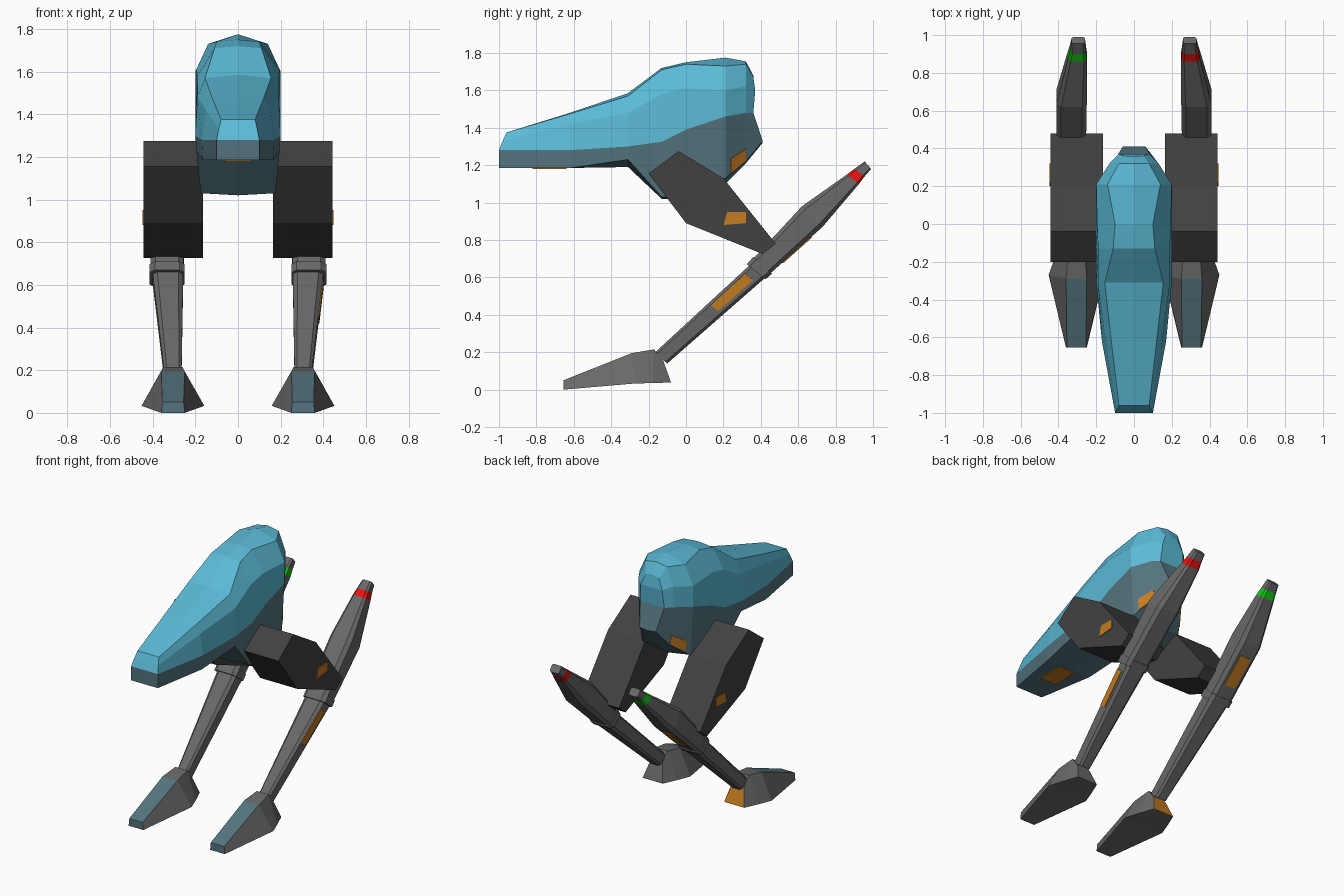
import bpy, bmesh
from mathutils import Vector

if "Cube" in bpy.data.objects:
    bpy.data.objects.remove(bpy.data.objects["Cube"])

COLOURS = {
    "light_blue": (0.105, 0.49, 0.67), "slate": (0.088, 0.175, 0.21),
    "grey": (0.14, 0.14, 0.14), "dark_grey": (0.053, 0.053, 0.053),
    "orange": (0.55, 0.2, 0.015), "red": (0.8, 0.006, 0.006), "green": (0.006, 0.58, 0.006),
}
MATS = {}
for key, rgb in COLOURS.items():
    MATS[key] = bpy.data.materials.new(key)
    MATS[key].diffuse_color = (*rgb, 1)


def make(name, verts, faces, mats, slots=None):
    """Flat shaded mesh with outward normals."""
    me = bpy.data.meshes.new(name)
    me.from_pydata([tuple(v) for v in verts], [], faces)
    for m in mats:
        me.materials.append(MATS[m])
    for i, p in enumerate(me.polygons):
        p.material_index = slots[i] if slots else 0
    bm = bmesh.new()
    bm.from_mesh(me)
    bmesh.ops.recalc_face_normals(bm, faces=bm.faces)
    bm.to_mesh(me)
    bm.free()
    ob = bpy.data.objects.new(name, me)
    bpy.context.collection.objects.link(ob)
    return ob


def loft(name, rings, mats, slot=lambda seg, row: 0, caps=None):
    """Skin a list of equal closed rings; slot(segment, row) picks the colour."""
    n = len(rings[0])
    verts = [p for r in rings for p in r]
    faces, slots = [], []
    for s in range(len(rings) - 1):
        for i in range(n):
            j = (i + 1) % n
            faces.append((s * n + i, s * n + j, s * n + n + j, s * n + n + i))
            slots.append(slot(s, i))
    for base, seg in ((0, -1), (len(verts) - n, len(rings) - 1)):
        for k, cap in enumerate(caps or [range(n)]):
            faces.append([base + c for c in cap])
            slots.append(slot(seg, k))
    return make(name, verts, faces, mats, slots)


def plate(name, corners, outward, mat):
    """Thin painted panel raised from a surface along the outward direction."""
    a, b, c, d = (Vector(p) for p in corners)
    nrm = (c - a).cross(d - b).normalized()
    if nrm.dot(Vector(outward)) < 0:
        nrm = -nrm
    verts = [p + nrm * h for h in (-0.003, 0.005) for p in (a, b, c, d)]
    faces = [(0, 1, 2, 3), (4, 5, 6, 7)] + [(i, (i + 1) % 4, (i + 1) % 4 + 4, i + 4) for i in range(4)]
    return make(name, verts, faces, [mat])


def patch(q, u0, u1, v0, v1):
    """Sub-rectangle of the quad q, in fractions of its two directions."""
    a, b, c, d = (Vector(p) for p in q)
    at = lambda u, v: a.lerp(b, u).lerp(d.lerp(c, u), v)
    return [at(u0, v0), at(u1, v0), at(u1, v1), at(u0, v1)]


# Hull: y, top centre z, then x/z of shoulder, side, seam, bottom edge, then keel z
STATIONS = [
    (-1.00, 1.375, .08, 1.375, .09, 1.33, .10, 1.28, .10, 1.185, 1.185),
    (-0.62, 1.48, .12, 1.475, .15, 1.42, .17, 1.28, .165, 1.185, 1.185),
    (-0.31, 1.585, .155, 1.57, .19, 1.48, .20, 1.30, .195, 1.23, 1.19),
    (-0.13, 1.72, .11, 1.71, .19, 1.58, .20, 1.325, .175, 1.03, 1.02),
    (0.00, 1.75, .10, 1.74, .195, 1.61, .20, 1.39, .18, 1.03, 1.02),
    (0.21, 1.775, .14, 1.73, .20, 1.60, .20, 1.46, .18, 1.13, 1.10),
    (0.32, 1.755, .08, 1.74, .13, 1.62, .13, 1.48, .10, 1.22, 1.21),
    (0.37, 1.68, .05, 1.67, .08, 1.60, .09, 1.48, .06, 1.33, 1.32),
]
SHIFT = {0: (.04, .04, .02, 0, 0, 0), 7: (-.01, -.01, 0, -.01, .04, .04)}
rings = []
for k, (y, zc, *sec, zk) in enumerate(STATIONS):
    dy = SHIFT.get(k, (0,) * 6)
    half = [(0, zc)] + [(sec[i], sec[i + 1]) for i in range(0, 8, 2)] + [(0, zk)]
    ring = [(x, y + dy[i], z) for i, (x, z) in enumerate(half)]
    rings.append(ring + [(-x, yy, z) for x, yy, z in ring[4:0:-1]])


def hull_colour(seg, row):
    if seg in (-1, 7):
        return int(row >= 3)
    return int(3 <= row <= 6)


loft("hull", rings, ["light_blue", "slate"], hull_colour,
     [(0, 1, 9), (1, 2, 8, 9), (2, 3, 7, 8), (3, 4, 6, 7), (4, 5, 6)])

# Orange hull panels under the nose and around the lower tail
plate("nose_panel", [(-.06, -.82, 1.185), (.06, -.82, 1.185), (.06, -.64, 1.185), (-.06, -.64, 1.185)],
      (0, 0, -1), "orange")
for s, side in ((1, "right"), (-1, "left")):
    q = [(s * x, y, z) for x, y, z in (rings[5][4], rings[6][4], rings[6][3], rings[5][3])]
    plate(side + "_tail_panel", patch(q, .25, .98, .02, .26), (s, 0, 0), "orange")

BEVEL = .15
UNIT = [(BEVEL, 0), (1 - BEVEL, 0), (1, BEVEL), (1, 1 - BEVEL),
        (1 - BEVEL, 1), (BEVEL, 1), (0, 1 - BEVEL), (0, BEVEL)]


def beam(name, s, sections, mats, slot=lambda seg, row: 0):
    """Bevelled box beam; each section is upper y/z, lower y/z, inner x, outer x."""
    rs = [[(s * (xi + (xo - xi) * u), ly + (uy - ly) * v, lz + (uz - lz) * v) for u, v in UNIT]
          for uy, uz, ly, lz, xi, xo in sections]
    return loft(name, rs, mats, slot)


THIGH = [(-.2, 1.155), (-.04, 1.275), (.2, 1.13), (.48, .78), (.41, .725), (0, .89)]
SHIN = [(-.17, .195, -.10, .14, .265, .345), (.34, .665, .42, .595, .257, .40)]
COLLAR = [(.325, .67, .425, .59, .25, .415), (.36, .71, .46, .62, .25, .415)]
BLADE = [(.36, .70, .455, .625, .255, .41), (.62, .98, .73, .87, .25, .41),
         (.86, 1.15, .925, 1.10, .25, .35), (.90, 1.18, .955, 1.14, .255, .34),
         (.955, 1.22, .99, 1.18, .26, .33)]
# Foot: top y/z/half width, bottom y/z/half width
FOOT = [(-.655, .05, .05, -.655, 0, .055), (-.29, .195, .055, -.27, .033, .147),
        (-.17, .215, .045, -.18, .035, .115), (-.12, .15, .045, -.08, .038, .075)]
FOOT_X = .305

for s, side, lamp in ((1, "right", "red"), (-1, "left", "green")):
    # Thigh block and its outer panel
    loft(side + "_thigh", [[(s * x, y, z) for y, z in THIGH] for x in (.165, .443)], ["dark_grey"])
    plate(side + "_thigh_panel", [(s * .443, y, z) for y, z in ((.2, .88), (.32, .89), (.32, .95), (.22, .95))],
          (s, 0, 0), "orange")
    # Shin, knee collar and rear blade with a coloured band
    beam(side + "_shin", s, SHIN, ["grey"])
    beam(side + "_knee_collar", s, COLLAR, ["grey"])
    beam(side + "_rear_blade", s, BLADE, ["grey", lamp], lambda seg, row: int(seg == 2))
    # Foot with slate instep
    rs = [[(s * (FOOT_X + x), y, z) for x, y, z in
           ((-bw, by, bz), (bw, by, bz), (tw, ty, tz), (-tw, ty, tz))]
          for ty, tz, tw, by, bz, bw in FOOT]
    heel = 2 if s < 0 else 0
    loft(side + "_foot", rs, ["grey", "slate", "orange"],
         lambda seg, row: heel if seg == 3 else int(seg == -1 or (seg == 0 and row == 2)))

# One-sided markings: stripe on the right shin, panel under the left blade
a, b = SHIN
outer = [(a[5], a[0], a[1]), (b[5], b[0], b[1]), (b[5], b[2], b[3]), (a[5], a[2], a[3])]
plate("right_shin_stripe", patch(outer, .57, .93, .17, .68), (1, 0, 0), "orange")
a, b = BLADE[:2]
under = [(-a[4], a[2], a[3]), (-b[4], b[2], b[3]), (-b[5], b[2], b[3]), (-a[5], a[2], a[3])]
plate("left_blade_panel", patch(under, .22, .78, .25, .75), (0, 1, -1), "orange")

for m in bpy.data.materials:
    if m.users and not m.is_grease_pencil:
        m.use_nodes = True
        m.node_tree.nodes["Principled BSDF"].inputs["Base Color"].default_value = m.diffuse_color
